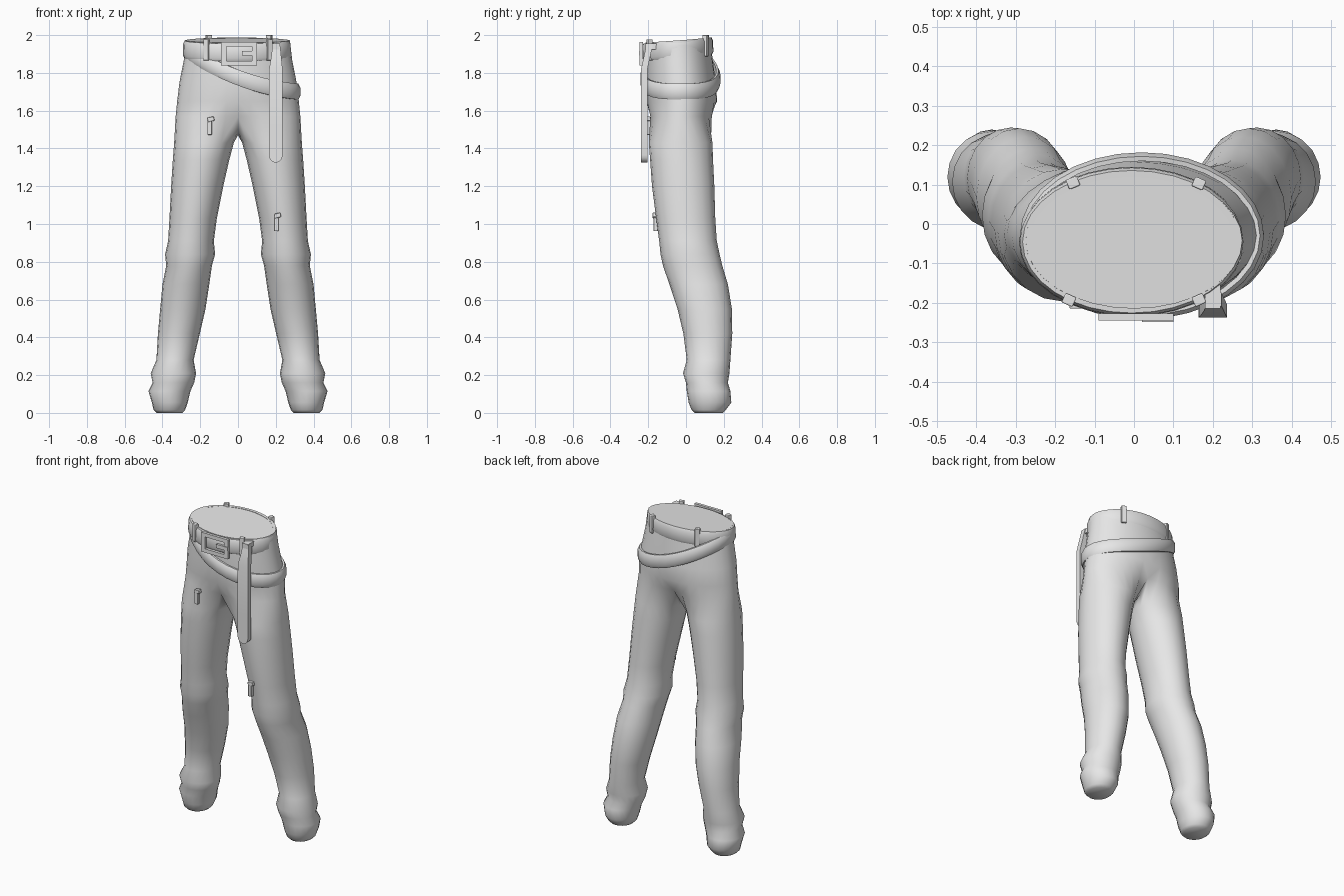
import bpy, bmesh, math
from math import sin, cos, pi, radians
from mathutils import Matrix, Vector

if "Cube" in bpy.data.objects:
    bpy.data.objects.remove(bpy.data.objects["Cube"])

grey = bpy.data.materials.new("grey cloth")
grey.diffuse_color = (0.8, 0.8, 0.8, 1)
grey.use_nodes = True
grey.node_tree.nodes["Principled BSDF"].inputs["Base Color"].default_value = grey.diffuse_color


def finish(bm, name, angle=40, mirror=False, bevel=0):
    bmesh.ops.recalc_face_normals(bm, faces=bm.faces[:])
    me = bpy.data.meshes.new(name)
    bm.to_mesh(me)
    bm.free()
    me.materials.append(grey)
    ob = bpy.data.objects.new(name, me)
    bpy.context.collection.objects.link(ob)
    bpy.ops.object.select_all(action='DESELECT')
    bpy.context.view_layer.objects.active = ob
    ob.select_set(True)
    if mirror:
        m = ob.modifiers.new("mirror", 'MIRROR')
        m.use_clip = True
        m.merge_threshold = 0.0005
    if bevel:
        b = ob.modifiers.new("bevel", 'BEVEL')
        b.width, b.segments = bevel, 2
    bpy.ops.object.shade_smooth_by_angle(angle=radians(angle))
    return ob


def add_box(bm, centre, size, rot_z=0, rot_y=0):
    mat = (Matrix.Translation(centre) @ Matrix.Rotation(rot_z, 4, 'Z')
           @ Matrix.Rotation(rot_y, 4, 'Y') @ Matrix.Diagonal((*size, 1)))
    bmesh.ops.create_cube(bm, size=1, matrix=mat)


# Trousers: half pelvis arcs joined to full leg rings, mirrored
ARC, N = 17, 20
pelvis = [  # z, half width, front y, back y
    (1.975, .275, -.215, .13), (1.87, .287, -.215, .14), (1.75, .31, -.217, .158),
    (1.65, .322, -.21, .165), (1.57, .33, -.202, .15)]
legs = [  # z, inner x, outer x, front y, back y
    (1.43, .022, .338, -.197, .14), (1.34, .046, .345, -.19, .143),
    (1.20, .078, .354, -.18, .15), (1.03, .112, .363, -.158, .155),
    (.91, .128, .37, -.142, .163), (.84, .121, .386, -.135, .178),
    (.78, .138, .38, -.122, .192), (.68, .152, .40, -.088, .222),
    (.55, .172, .412, -.045, .243), (.42, .202, .424, -.014, .245),
    (.28, .235, .432, .004, .235), (.21, .222, .462, -.016, .23),
    (.16, .232, .452, .0, .222), (.115, .252, .474, .004, .235),
    (.055, .266, .456, .014, .24), (.015, .28, .447, .03, .21),
    (0, .295, .43, .045, .195)]

bm = bmesh.new()
prev = None
for z, a, yf, yb in pelvis:
    yc, b = (yf + yb) / 2, (yb - yf) / 2
    ring = []
    for i in range(ARC):
        t = pi * i / (ARC - 1)
        x = 0 if i in (0, ARC - 1) else a * sin(t)
        y = yc - b * cos(t)
        if z < 1.6:                     # dip toward the crotch seam
            y -= (y - yc) * 0.14 * max(0, 1 - x / .12)
        ring.append(bm.verts.new((x, y, z + .07 * y * (z > 1.8))))
    if prev:
        for i in range(ARC - 1):
            bm.faces.new((prev[i], prev[i + 1], ring[i + 1], ring[i]))
    else:
        bm.faces.new(ring)
    prev = ring
for y, z in ((.06, 1.495), (-.02, 1.47), (-.1, 1.495)):   # seam under the crotch
    prev.append(bm.verts.new((0, y, z)))
for z, xi, xo, yf, yb in legs:
    ring = []
    for k in range(-3, N - 3):
        t = 2 * pi * k / N
        ring.append(bm.verts.new(((xi + xo) / 2 + (xo - xi) / 2 * sin(t),
                                  (yf + yb) / 2 - (yb - yf) / 2 * cos(t), z)))
    for i in range(N):
        j = (i + 1) % N
        bm.faces.new((prev[i], prev[j], ring[j], ring[i]))
    prev = ring
bm.faces.new(prev)
finish(bm, "trousers", 60, mirror=True)


# Belts: a strap section swept round an ellipse at a varying height
def belt(name, cx, cy, rx, ry, height, section, n=32):
    bm = bmesh.new()
    rings = []
    for i in range(n):
        t = 2 * pi * i / n
        ring = []
        for off, dz in section:
            x, y = cx + (rx + off) * sin(t), cy - (ry + off) * cos(t)
            ring.append(bm.verts.new((x, y, height(cx + rx * sin(t), y) + dz)))
        rings.append(ring)
    m = len(section)
    for i in range(n):
        p, q = rings[i], rings[(i + 1) % n]
        for k in range(m):
            l = (k + 1) % m
            bm.faces.new((p[k], p[l], q[l], q[k]))
    return finish(bm, name, 45)


belt("waist_belt", -.006, -.045, .272, .176, lambda x, y: 1.929 + .09 * y,
     [(-.012, -.046), (.006, -.046), (.014, -.03), (.012, .03), (.005, .046), (-.012, .046)])
belt("slanted_belt", .02, -.03, .292, .194,
     lambda x, y: 1.775 - .385 * x + .47 * x * x,
     [(-.004, -.042), (.008, -.042), (.018, -.022), (.018, .022), (.008, .042), (-.004, .042)])

# Belt loops
bm = bmesh.new()
for x, y, z in ((-.165, -.193, 1.922), (.165, -.193, 1.922), (-.155, .105, 1.944), (.165, .103, 1.944)):
    rot = math.atan2(x * .4, -(y + .045))
    add_box(bm, (x, y, z), (.03, .026, .112), rot)
finish(bm, "belt_loops", 30, bevel=.003)

# Buckle frame and prong
bm = bmesh.new()
for x, z, w, h in ((.005, 1.952, .19, .024), (.005, 1.852, .19, .024),
                   (-.076, 1.902, .028, .078), (.087, 1.902, .026, .078)):
    add_box(bm, (x, -.236, z), (w, .018, h))
add_box(bm, (.06, -.242, 1.905), (.08, .014, .024))
finish(bm, "buckle", 30)

# Hanging strap end with a rounded tip
bm = bmesh.new()
outline = [(.182, 1.955), (.178, 1.9), (.165, 1.82), (.164, 1.5)]
outline += [(.2 - .036 * cos(t), 1.365 - .04 * sin(t)) for t in [pi * i / 8 for i in range(9)]]
outline += [(.236, 1.5), (.236, 1.82), (.228, 1.9), (.222, 1.955)]


def strap_y(z):
    return -.238 + max(0, z - 1.82) * .22


front = [bm.verts.new((x, strap_y(z), z)) for x, z in outline]
back = [bm.verts.new((x, strap_y(z) + .034, z)) for x, z in outline]
n = len(outline)
for i in range(n):
    j = (i + 1) % n
    bm.faces.new((front[i], front[j], back[j], back[i]))
for i in range(n // 2):
    j = n - 1 - i
    if j - i > 2:
        bm.faces.new((front[i], front[i + 1], front[j - 1], front[j]))
        bm.faces.new((back[i], back[i + 1], back[j - 1], back[j]))
    elif j - i == 2:
        bm.faces.new((front[i], front[i + 1], front[j]))
        bm.faces.new((back[i], back[i + 1], back[j]))
add_box(bm, (.2, -.185, 1.94), (.04, .06, .03))
finish(bm, "hanging_strap", 40)

# Small thigh clasps: stem, folded head
for name, x, y, z in (("right_thigh_clasp", -.15, -.198, 1.515), ("left_thigh_clasp", .203, -.16, 1.005)):
    bm = bmesh.new()
    add_box(bm, (x, y, z), (.024, .024, .085))
    add_box(bm, (x + .006, y - .004, z + .04), (.036, .026, .024), 0, radians(-12))
    finish(bm, name, 30, bevel=.003)
